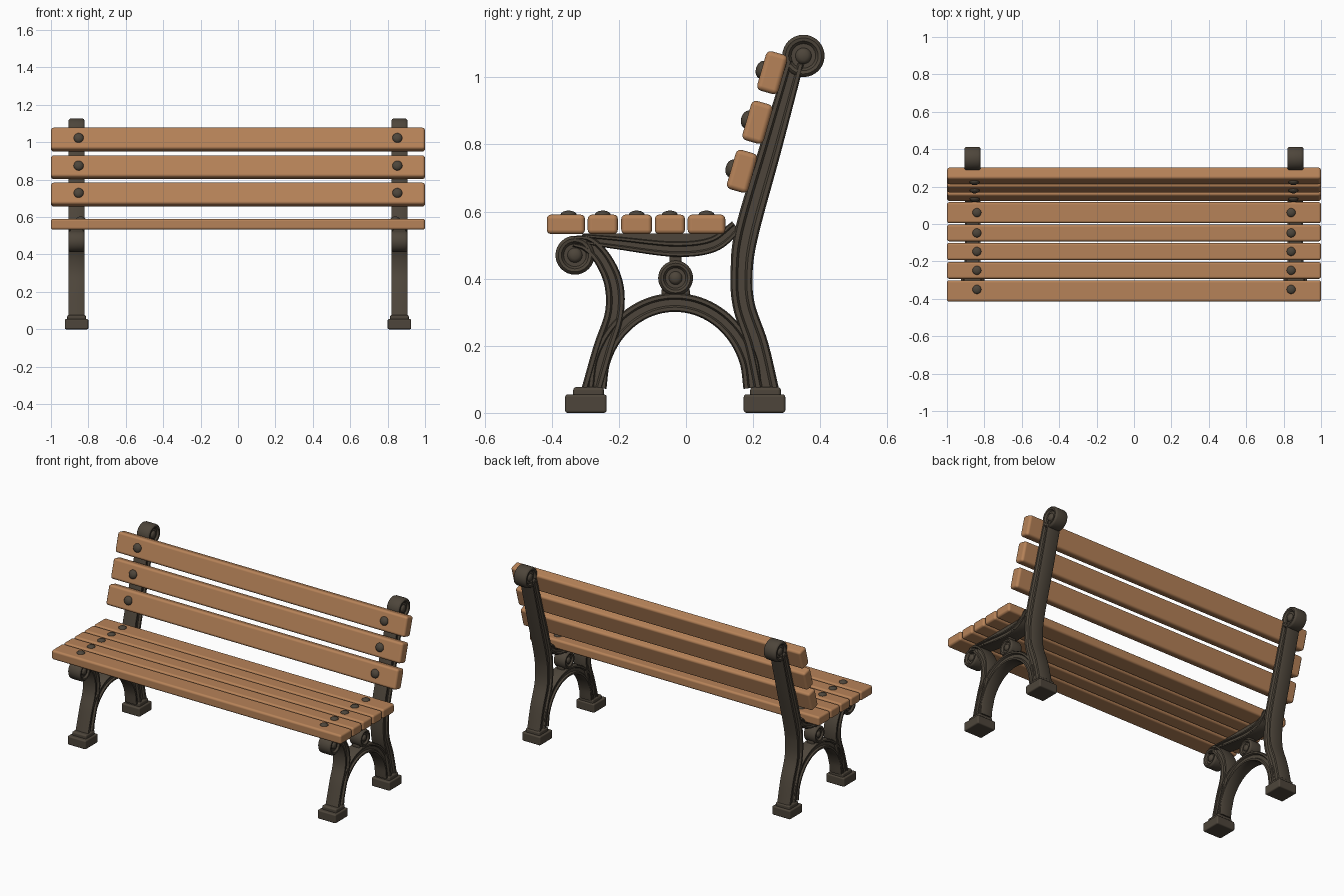
import bpy, bmesh, math
from mathutils import Vector, Matrix

if "Cube" in bpy.data.objects:
    bpy.data.objects.remove(bpy.data.objects["Cube"])


def material(name, rgb):
    m = bpy.data.materials.new(name)
    m.diffuse_color = (*rgb, 1)
    m.use_nodes = True
    m.node_tree.nodes["Principled BSDF"].inputs["Base Color"].default_value = m.diffuse_color
    return m


WOOD = material("warm wood", (0.47, 0.225, 0.098))
IRON = material("dark cast iron", (0.075, 0.06, 0.043))
FX = 0.863          # x centre of the right iron frame
HALF = 0.043        # half thickness of the frame


def finish(name, bm, mat, mirror=False, bevel=0, segs=3):
    bmesh.ops.recalc_face_normals(bm, faces=bm.faces)
    me = bpy.data.meshes.new(name)
    bm.to_mesh(me)
    bm.free()
    me.materials.append(mat)
    ob = bpy.data.objects.new(name, me)
    bpy.context.collection.objects.link(ob)
    me.shade_smooth()
    me.set_sharp_from_angle(angle=math.radians(40))
    if bevel:
        b = ob.modifiers.new("bevel", 'BEVEL')
        b.width, b.segments = bevel, segs
        b.harden_normals = True
    if mirror:
        m = ob.modifiers.new("mirror", 'MIRROR')
        m.use_mirror_merge = False
    return ob


def box(name, centre, size, mat, tilt=0, **kw):
    bm = bmesh.new()
    mtx = Matrix.Translation(centre) @ Matrix.Rotation(-tilt, 4, 'X') @ Matrix.Diagonal((*size, 1))
    bmesh.ops.create_cube(bm, size=1, matrix=mtx)
    return finish(name, bm, mat, **kw)


def loft(name, rings):
    """Closed rings joined into a capped tube, mirrored to the other frame."""
    bm = bmesh.new()
    vs = [[bm.verts.new(p) for p in r] for r in rings]
    n = len(vs[0])
    for a, b in zip(vs, vs[1:]):
        for i in range(n):
            j = (i + 1) % n
            bm.faces.new((a[i], a[j], b[j], b[i]))
    bm.faces.new(vs[0])
    bm.faces.new(vs[-1])
    return finish(name, bm, IRON, mirror=True)


def smooth_path(pts, steps=8):
    """Catmull-Rom curve through (y, z, half width) points."""
    p = [Vector(q) for q in pts]
    p = [2 * p[0] - p[1]] + p + [2 * p[-1] - p[-2]]
    out = []
    for i in range(1, len(p) - 2):
        a, b, c, d = p[i - 1:i + 3]
        for k in range(steps):
            t = k / steps
            out.append(0.5 * (2 * b + (c - a) * t + (2 * a - 5 * b + 4 * c - d) * t * t
                              + (3 * b - a - 3 * c + d) * t ** 3))
    return out + [p[-2]]


# Grooved bar section: (across, thickness)
SIDE = [(-1, .72), (-.85, 1), (-.5, 1), (-.32, .74), (.32, .74), (.5, 1), (.85, 1), (1, .72)]
SECTION = SIDE + [(s, -x) for s, x in reversed(SIDE)]


def bar(name, pts, half=HALF):
    path = smooth_path(pts)
    rings = []
    for i, p in enumerate(path):
        d = path[min(i + 1, len(path) - 1)] - path[max(i - 1, 0)]
        n = Vector((-d.y, d.x)).normalized()
        rings.append([(FX + x * half, p.x + n.x * s * p.z, p.y + n.y * s * p.z) for s, x in SECTION])
    loft(name, rings)


def scroll(name, y, z, r, half=HALF, n=32):
    """Round boss with a raised rim and a centre button."""
    prof = [(.02, 1.0), (.2, .98), (.34, .85), (.38, .72), (.58, .72), (.7, .96), (.85, 1), (.96, .88), (1, .7)]
    prof += [(a, -b) for a, b in reversed(prof)]
    loft(name, [[(FX + x * half, y + k * r * math.cos(2 * math.pi * i / n),
                  z + k * r * math.sin(2 * math.pi * i / n)) for i in range(n)] for k, x in prof])


def bolt(name, x, y, z, r, h, tilt):
    bm = bmesh.new()
    mtx = Matrix.Translation((x, y, z)) @ Matrix.Rotation(tilt, 4, 'X') @ Matrix.Diagonal((r, r, h, 1))
    bmesh.ops.create_uvsphere(bm, u_segments=20, v_segments=10, radius=1, matrix=mtx)
    finish(name, bm, IRON, mirror=True)


# Seat slats and their bolts
for i, (y, w) in enumerate([(-.358, .114), (-.248, .09), (-.147, .092), (-.048, .09), (.061, .112)]):
    box(f"seat_slat_{i+1}", (0, y, .562), (2, w, .058), WOOD, bevel=.013)
    bolt(f"seat_bolt_{i+1}", .84, y + (.008 if i == 0 else 0), .59, .024, .013, 0)

# Back slats and their bolts
TILT = math.radians(16)
for i, (y, z) in enumerate([(.167, .72), (.213, .866), (.257, 1.014)]):
    box(f"back_slat_{i+1}", (0, y, z), (2, .066, .122), WOOD, tilt=TILT, bevel=.015)
    bolt(f"back_bolt_{i+1}", .852, y - .032 * math.cos(TILT), z + .032 * math.sin(TILT),
         .027, .018, math.pi / 2 - TILT)

# Cast iron frame bars
bar("rear_leg_and_back_post", [(.243, .06, .036), (.212, .2, .034), (.172, .322, .033), (.166, .427, .033),
                               (.183, .546, .036), (.251, .785, .033), (.325, 1.045, .027)])
bar("front_leg", [(-.284, .06, .03), (-.247, .19, .03), (-.214, .295, .028), (-.215, .382, .028),
                  (-.246, .455, .026), (-.29, .502, .024), (-.335, .512, .016)])
bar("leg_arch", [(-.033 - .232 * math.cos(math.pi * t / 10), .075 + .254 * math.sin(math.pi * t / 10), .028)
                 for t in range(11)], .039)
bar("seat_rail", [(-.31, .519, .014), (-.2, .506, .019), (-.033, .488, .023), (.08, .502, .023),
                  (.15, .555, .02)], .041)

# Plate filling the seat rail up to the slats
bm = bmesh.new()
face = bm.faces.new([bm.verts.new((FX - .032, y, z)) for y, z in
                     [(-.31, .534), (-.2, .5), (-.033, .482), (.08, .495), (.15, .534)]])
ext = bmesh.ops.extrude_face_region(bm, geom=[face])
bmesh.ops.translate(bm, vec=(.064, 0, 0), verts=[v for v in ext["geom"] if isinstance(v, bmesh.types.BMVert)])
finish("seat_plate", bm, IRON, mirror=True)

# Scrolls, medallion and its neck
scroll("back_scroll", .350, 1.064, .063)
scroll("seat_scroll", -.331, .47, .058)
scroll("medallion", -.031, .402, .052, .04)
box("medallion_neck", (FX, -.031, .45), (.05, .036, .06), IRON, mirror=True, bevel=.008)
box("medallion_base", (FX, -.031, .357), (.05, .085, .03), IRON, mirror=True, bevel=.008)

# Feet
for name, y in [("front_foot", -.2985), ("rear_foot", .234)]:
    box(name, (FX, y, .0275), (.126, .124, .055), IRON, mirror=True, bevel=.008)
    box(name + "_step", (FX, y + (.008 if y < 0 else .003), .06), (.1, .092, .034), IRON, mirror=True, bevel=.01)
